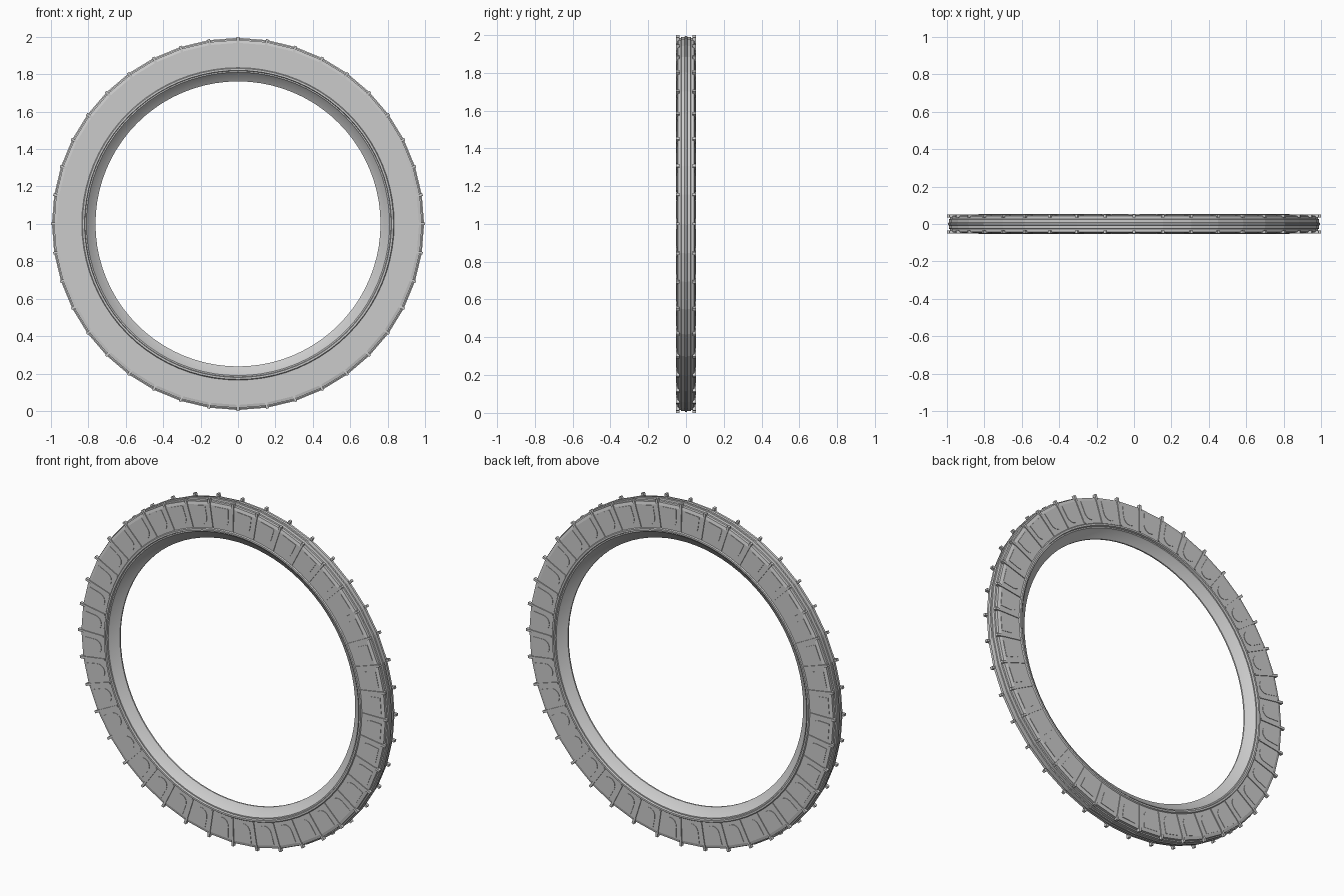
import bpy, bmesh
from math import sin, cos, pi

if "Cube" in bpy.data.objects:
    bpy.data.objects.remove(bpy.data.objects["Cube"])

N = 40          # sides, ribs and lugs around the tire
STEP = 2 * pi / N


def place(r, y, a):
    return (r * sin(a), y, 1 + r * cos(a))


def finish(bm, name, smooth=False):
    bmesh.ops.recalc_face_normals(bm, faces=bm.faces)
    me = bpy.data.meshes.new(name)
    bm.to_mesh(me)
    bm.free()
    ob = bpy.data.objects.new(name, me)
    bpy.context.collection.objects.link(ob)
    if smooth:
        bpy.ops.object.select_all(action='DESELECT')
        ob.select_set(True)
        bpy.context.view_layer.objects.active = ob
        bpy.ops.object.shade_smooth_by_angle(angle=0.5)
    return ob


def mirrored(half):
    """Complete a half section (y <= 0) with its mirror image."""
    return half + [(r, -y) for r, y in reversed(half) if y != 0]


def lathe(name, section, n, smooth=False):
    bm = bmesh.new()
    rings = [[bm.verts.new(place(r, y, 2 * pi * i / n)) for r, y in section] for i in range(n)]
    m = len(section)
    for i in range(n):
        a, b = rings[i], rings[(i + 1) % n]
        for j in range(m):
            k = (j + 1) % m
            bm.faces.new((a[j], a[k], b[k], b[j]))
    return finish(bm, name, smooth)


def prism(bm, outline, y0, y1):
    """Extrude an outline of (radius, angle) between two depths."""
    lo = [bm.verts.new(place(r, y0, a)) for r, a in outline]
    hi = [bm.verts.new(place(r, y1, a)) for r, a in outline]
    bm.faces.new(lo)
    bm.faces.new(hi[::-1])
    n = len(lo)
    for i in range(n):
        j = (i + 1) % n
        bm.faces.new((lo[i], hi[i], hi[j], lo[j]))


# Tire body: flat sidewalls, shoulder step and slightly raised tread centre
lathe("tire", mirrored([(0.822, -0.047), (0.968, -0.047), (0.984, -0.043), (0.984, -0.027),
                        (0.990, -0.025), (0.990, -0.007), (0.995, -0.005)]), N)

# Rim with bead lips and an inward V-shaped inner face
lathe("rim", mirrored([(0.762, -0.004), (0.806, -0.034), (0.811, -0.042), (0.818, -0.042),
                       (0.821, -0.053), (0.831, -0.053), (0.836, -0.046)]), 2 * N, True)

# Radial sidewall ribs, arched pads between them, and shoulder lugs
ribs, pads, lugs = bmesh.new(), bmesh.new(), bmesh.new()
for i in range(N):
    a = i * STEP
    for s in (-1, 1):
        prism(ribs, [(0.838, a - 0.006), (0.972, a - 0.006), (0.972, a + 0.006), (0.838, a + 0.006)],
              s * 0.044, s * 0.052)
        c, w = a + STEP / 2, 0.047
        arch = [(0.895 - 0.042 * sin(pi * k / 8), c - w * cos(pi * k / 8)) for k in range(9)]
        prism(pads, arch + [(0.962, c + w), (0.962, c - w)], s * 0.044, s * 0.0495)
        prism(lugs, [(0.965, a - 0.007), (1.0, a - 0.007), (1.0, a + 0.007), (0.965, a + 0.007)],
              s * 0.034, s * 0.052)
finish(ribs, "sidewall_ribs")
finish(pads, "sidewall_pads")
finish(lugs, "shoulder_lugs")
